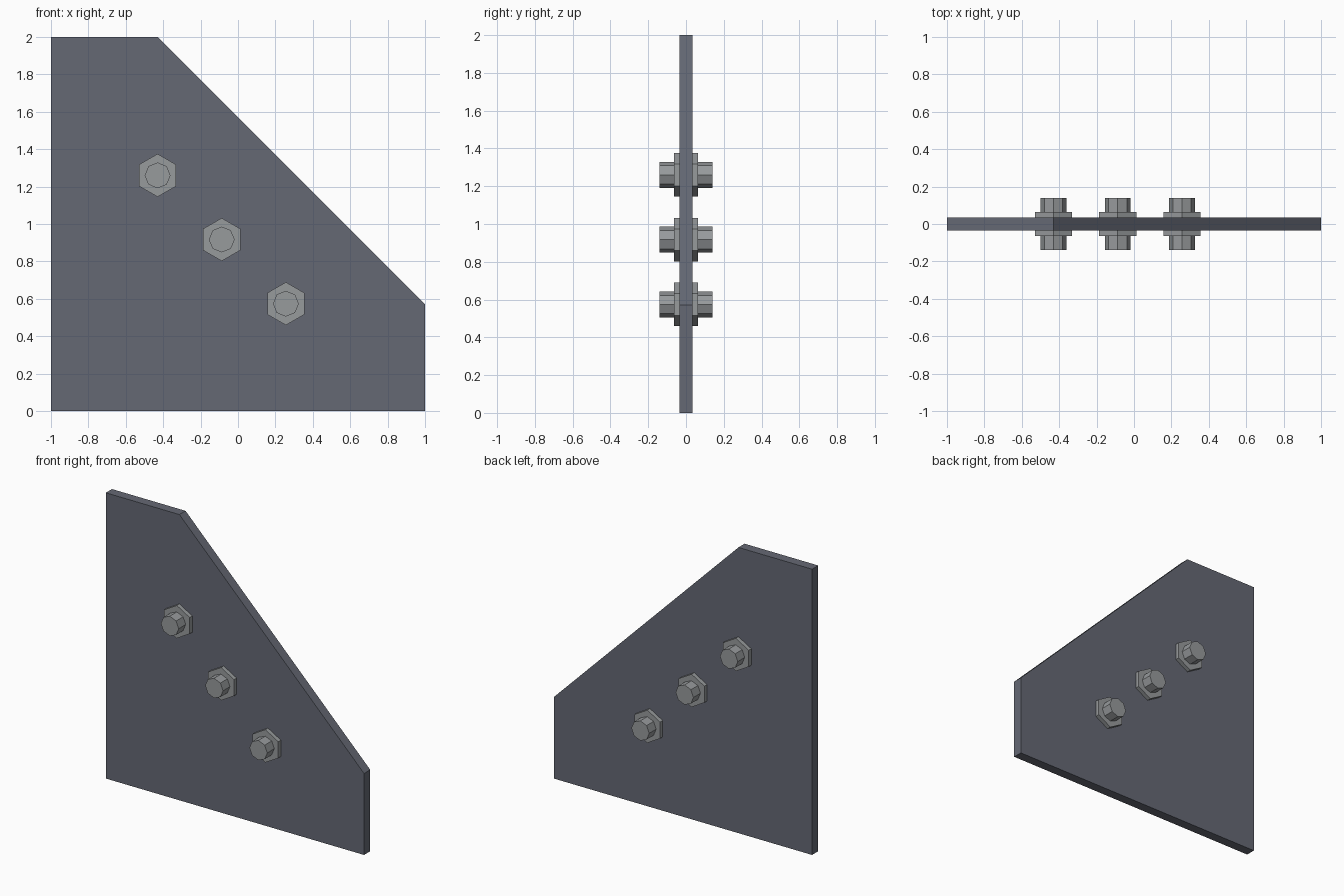
import bpy
import bmesh
from math import cos, sin, pi

cube = bpy.data.objects.get("Cube")
if cube:
    bpy.data.objects.remove(cube, do_unlink=True)


def material(name, rgb):
    mat = bpy.data.materials.new(name)
    mat.use_nodes = True
    colour = (*rgb, 1.0)
    mat.diffuse_color = colour
    mat.node_tree.nodes["Principled BSDF"].inputs["Base Color"].default_value = colour
    return mat


def slab(name, outline, y_front, y_back, mat, location=(0, 0, 0)):
    """Extrude an outline in the xz plane along y."""
    bm = bmesh.new()
    face = bm.faces.new([bm.verts.new((x, y_front, z)) for x, z in outline])
    grown = bmesh.ops.extrude_face_region(bm, geom=[face])
    verts = [v for v in grown["geom"] if isinstance(v, bmesh.types.BMVert)]
    bmesh.ops.translate(bm, verts=verts, vec=(0, y_back - y_front, 0))
    bmesh.ops.recalc_face_normals(bm, faces=bm.faces)
    mesh = bpy.data.meshes.new(name)
    bm.to_mesh(mesh)
    bm.free()
    mesh.materials.append(mat)
    obj = bpy.data.objects.new(name, mesh)
    obj.location = location
    bpy.context.collection.objects.link(obj)
    return obj


def polygon(sides, radius):
    """Regular polygon with a corner pointing up."""
    return [(radius * sin(2 * pi * i / sides), radius * cos(2 * pi * i / sides))
            for i in range(sides)]


plate_steel = material("dark blue grey steel", (0.13, 0.14, 0.175))
bolt_steel = material("light grey steel", (0.31, 0.325, 0.335))

# Gusset plate with one corner cut away
PLATE = 0.034
slab("gusset_plate",
     [(-1, 0), (1, 0), (1, 0.57), (-0.43, 2), (-1, 2)],
     -PLATE, PLATE, plate_steel)

# Three through bolts, each with a hexagonal nut on both faces
for i in range(3):
    centre = (-0.43 + 0.343 * i, 0, 1.26 - 0.343 * i)
    slab(f"bolt_{i + 1}", polygon(8, 0.069), -0.14, 0.14, bolt_steel, centre)
    for side, sign in (("front", -1), ("back", 1)):
        slab(f"{side}_nut_{i + 1}", polygon(6, 0.115),
             sign * PLATE, sign * 0.063, bolt_steel, centre)
